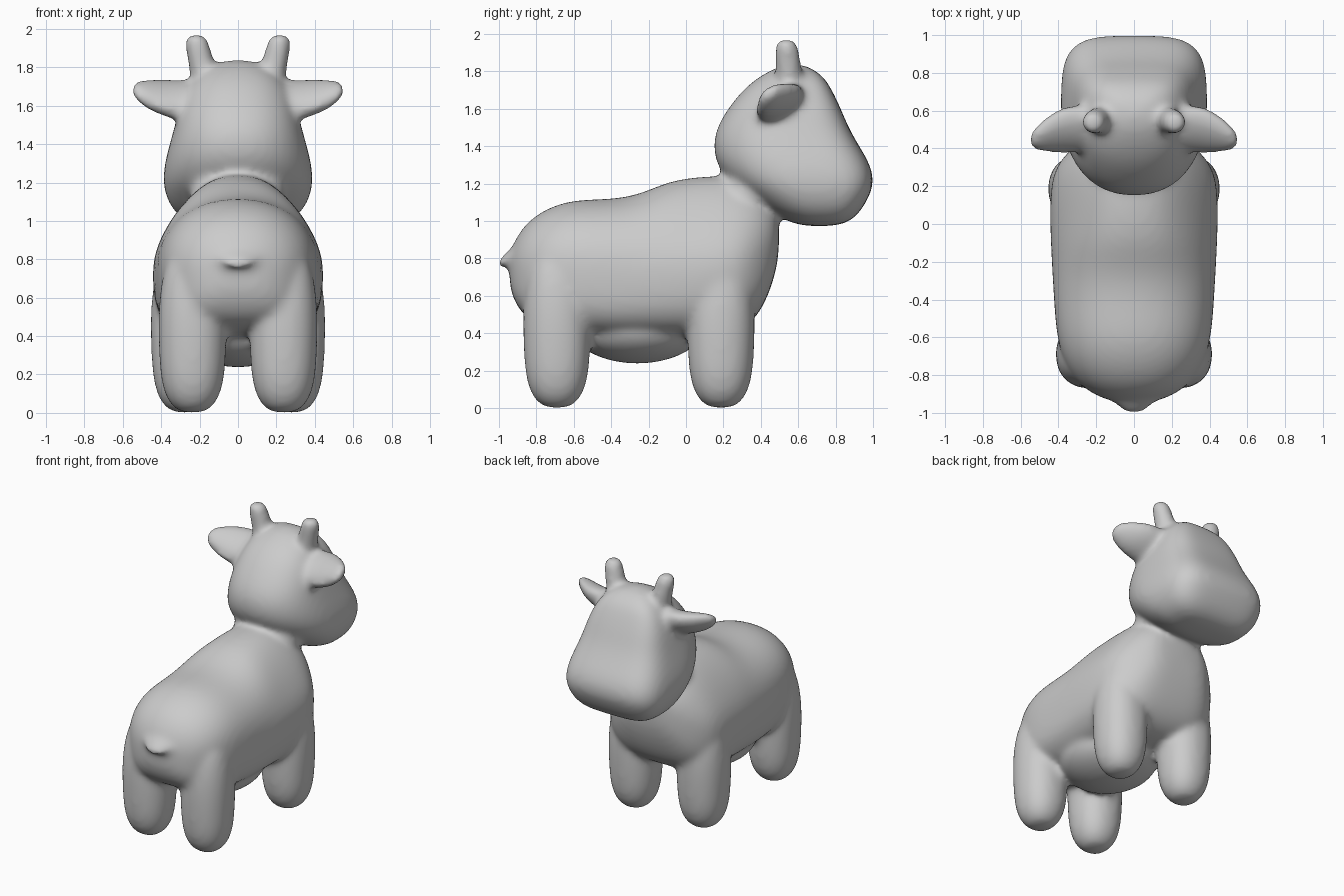
import bpy, bmesh, math

cube = bpy.data.objects.get("Cube")
if cube:
    bpy.data.objects.remove(cube)

bm = bmesh.new()


def power(value, exponent):
    """Signed power that squares off a circle into a superellipse."""
    return math.copysign(abs(value) ** (2 / exponent), value)


def loft(rows, place, sides=24):
    """Skin a closed tube through rows; place(row, cos, sin) gives each point."""
    rings = []
    for row in rows:
        angles = [math.tau * i / sides for i in range(sides)]
        rings.append([bm.verts.new(place(row, math.cos(a), math.sin(a))) for a in angles])
    faces = [bm.faces.new(rings[0][::-1]), bm.faces.new(rings[-1])]
    for low, high in zip(rings, rings[1:]):
        for i in range(sides):
            j = (i + 1) % sides
            faces.append(bm.faces.new((low[i], low[j], high[j], high[i])))
    bmesh.ops.recalc_face_normals(bm, faces=faces)


def blob(centre, radii, lean=0):
    """Ellipsoid whose height leans towards +y."""
    new = bmesh.ops.create_icosphere(bm, subdivisions=3, radius=1)["verts"]
    for v in new:
        x, y, z = v.co
        v.co = (centre[0] + x * radii[0],
                centre[1] + y * radii[1] + lean * z,
                centre[2] + z * radii[2])


# Torso: sections along y (y, bottom, top, half width, taper)
def torso_point(row, c, s):
    y, bottom, top, width, taper = row
    e = 2.15 + taper if s > 0 else 3.4
    s, c = power(s, e), power(c, e)
    x = width * c * (1 - taper * max(s, 0))
    return x, y, (bottom + top) / 2 + s * (top - bottom) / 2


loft([(-.945, .66, .82, .09, 0), (-.92, .57, .89, .18, 0), (-.86, .48, .99, .285, 0),
      (-.75, .43, 1.07, .37, 0), (-.6, .39, 1.12, .413, 0), (-.4, .37, 1.118, .427, 0),
      (-.25, .37, 1.145, .437, .1), (-.12, .37, 1.205, .445, .25), (0, .37, 1.233, .45, .35),
      (.15, .38, 1.245, .45, .4), (.28, .4, 1.24, .435, .4), (.38, .48, 1.2, .36, .25),
      (.45, .62, 1.13, .27, .1), (.5, .8, 1.05, .17, 0)], torso_point)


# Head: sections up z (z, back, front, half width), boxy muzzle, round back
def head_point(row, c, s):
    z, back, front, width = row
    e = 3.8 if s > 0 else 2.2
    return (width * power(c, e),
            (back + front) / 2 + power(s, e) * (front - back) / 2, z)


loft([(.972, .64, .78, .14), (.99, .56, .87, .26), (1.05, .44, .935, .338),
      (1.12, .34, .975, .375), (1.2, .23, 1.01, .395), (1.3, .16, .99, .385),
      (1.4, .14, .928, .358), (1.5, .16, .87, .33), (1.6, .22, .83, .305),
      (1.7, .3, .782, .262), (1.77, .385, .74, .205), (1.82, .48, .67, .12),
      (1.838, .54, .61, .05)], head_point)

# Neck, belly and tail
blob((0, .34, 1.14), (.25, .19, .2), .03)
blob((0, -.26, .43), (.33, .36, .195))
loft([(-.84, .84, .26, .1), (-.93, .815, .14, .05), (-.98, .785, .065, .03),
      (-1.01, .767, .035, .02)],
     lambda r, c, s: (r[2] * c, r[0], r[1] + r[3] * s - .1 * abs(r[2] * c)), 16)

for side in (1, -1):
    # Legs: shared shape up z (z, scale), sunk into the torso at each corner
    for cx, cy in ((.237, -.69), (.277, .187)):
        loft([(0, .28), (.018, .52), (.06, .74), (.12, .89), (.2, .98), (.3, 1.02),
              (.45, 1.05), (.6, 1.02), (.75, .88), (.85, .6)],
             lambda r, c, s: (side * (cx + .172 * r[1] * power(c, 2.2)),
                              cy + .175 * r[1] * power(s, 2.2), r[0]))
    # Ears: tilted ovals outwards (x, y centre, z centre, half depth, half height)
    loft([(.16, .505, 1.615, .13, .14), (.3, .505, 1.628, .13, .128),
          (.38, .498, 1.64, .125, .115), (.46, .475, 1.657, .1, .1),
          (.52, .45, 1.675, .068, .07), (.56, .44, 1.685, .03, .035)],
         lambda r, c, s: (side * r[0], r[1] + r[3] * c, r[2] + r[4] * s * .72 + .45 * r[3] * c), 16)
    # Horns: leaning pegs (z, x, y, radius)
    loft([(1.68, .165, .55, .08), (1.78, .18, .55, .073), (1.86, .2, .545, .07),
          (1.92, .212, .54, .066), (1.955, .217, .535, .057), (1.973, .219, .535, .035)],
         lambda r, c, s: (side * (r[1] + r[3] * c), r[2] + r[3] * s, r[0]), 16)

mesh = bpy.data.meshes.new("calf_skin")
bm.to_mesh(mesh)
bm.free()
calf = bpy.data.objects.new("calf_skin", mesh)
bpy.context.collection.objects.link(calf)

# Round every part, then fuse them into one soft skin
rounding = calf.modifiers.new("rounding", "SUBSURF")
rounding.levels = rounding.render_levels = 2
fuse = calf.modifiers.new("fuse", "REMESH")
fuse.mode = "VOXEL"
fuse.voxel_size = .018
fuse.use_smooth_shade = True
soften = calf.modifiers.new("soften", "SMOOTH")
soften.factor = .5
soften.iterations = 16

grey = bpy.data.materials.new("plain_grey")
grey.use_nodes = True
colour = (.6, .6, .6, 1)
grey.diffuse_color = colour
grey.node_tree.nodes["Principled BSDF"].inputs["Base Color"].default_value = colour
mesh.materials.append(grey)
for polygon in mesh.polygons:
    polygon.use_smooth = True
